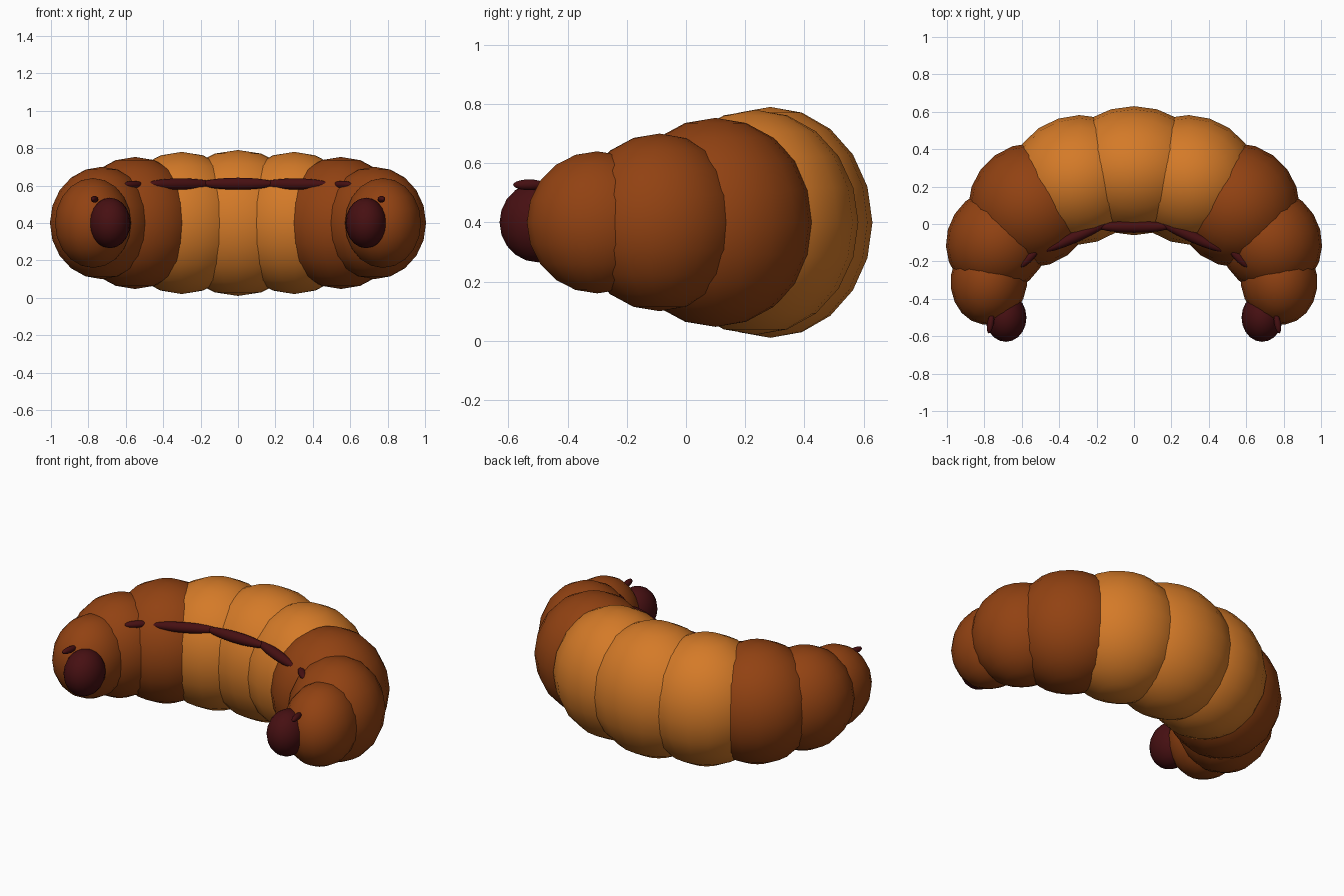
import bpy, math

if "Cube" in bpy.data.objects:
    bpy.data.objects.remove(bpy.data.objects["Cube"])


def material(name, rgb):
    m = bpy.data.materials.new(name)
    m.diffuse_color = (*rgb, 1)
    m.use_nodes = True
    m.node_tree.nodes["Principled BSDF"].inputs["Base Color"].default_value = m.diffuse_color
    return m


golden = material("golden crust", (0.66, 0.195, 0.021))
brown = material("baked brown crust", (0.285, 0.054, 0.006))
burnt = material("dark burnt crust", (0.062, 0.005, 0.006))


def ellipsoid(name, loc, radii, angle, mat, segs=20, rings=10):
    """Smooth ellipsoid turned about z; radii = along, across, up."""
    bpy.ops.mesh.primitive_uv_sphere_add(segments=segs, ring_count=rings, radius=1,
                                         location=loc, rotation=(0, 0, math.radians(angle)))
    ob = bpy.context.object
    ob.name = name
    ob.scale = radii
    ob.data.materials.append(mat)
    bpy.ops.object.shade_smooth()
    return ob


def both_sides(name, loc, radii, angle, mat, **kw):
    for side, s in (("right", 1), ("left", -1)):
        ellipsoid(f"{side}_{name}", (s * loc[0], loc[1], loc[2]), radii, s * angle, mat, **kw)


# Dough segments along the crescent
ellipsoid("middle_segment", (0, 0.285, 0.4), (0.40, 0.345, 0.39), 0, golden)
both_sides("inner_segment", (0.30, 0.235, 0.4), (0.37, 0.345, 0.38), -18, golden)
both_sides("shoulder_segment", (0.55, 0.10, 0.4), (0.34, 0.33, 0.353), -36, brown)
both_sides("outer_segment", (0.73, -0.09, 0.4), (0.29, 0.27, 0.30), -58, brown)
both_sides("end_segment", (0.775, -0.30, 0.4), (0.24, 0.205, 0.24), -82, brown)

# Dark tips
both_sides("tip", (0.685, -0.50, 0.4), (0.11, 0.13, 0.135), 0, burnt)

# Thin dark crease along the inside of the curve
ellipsoid("middle_crease", (0, -0.015, 0.61), (0.20, 0.032, 0.032), 0, burnt, segs=16)
both_sides("inner_crease", (0.305, -0.065, 0.608), (0.20, 0.03, 0.03), -24, burnt, segs=16)
both_sides("shoulder_crease", (0.56, -0.18, 0.605), (0.07, 0.022, 0.02), -45, burnt, segs=16)
both_sides("end_crease", (0.767, -0.53, 0.527), (0.055, 0.018, 0.018), -80, burnt, segs=16)
